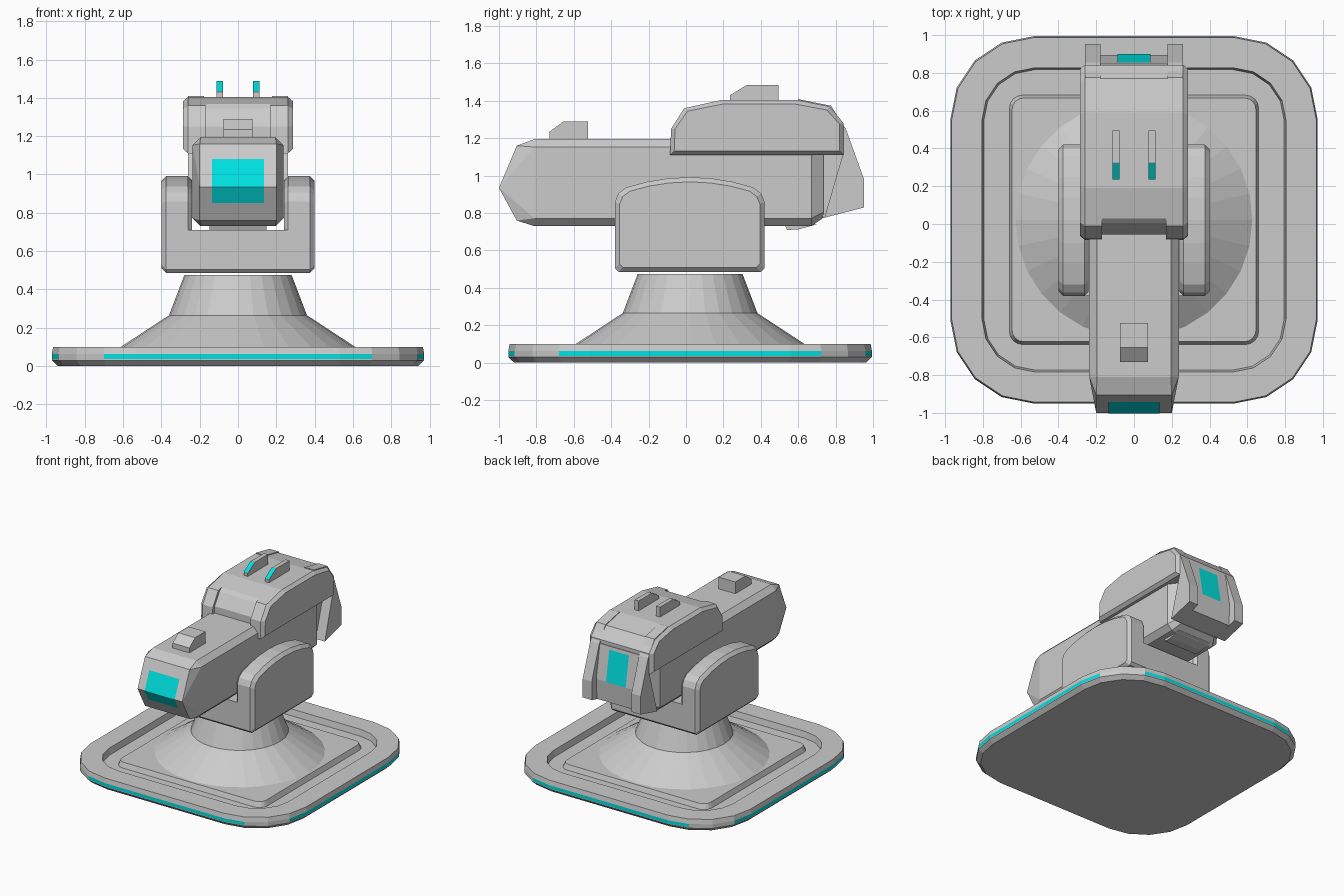
import bpy, bmesh, math
from mathutils import Vector

if "Cube" in bpy.data.objects:
    bpy.data.objects.remove(bpy.data.objects["Cube"])

cyan = bpy.data.materials.new("cyan_light")
cyan.diffuse_color = (0.0, 0.75, 0.75, 1)
cyan.use_nodes = True
cyan.node_tree.nodes["Principled BSDF"].inputs["Base Color"].default_value = cyan.diffuse_color
grey = bpy.data.materials.new("grey_metal")
grey.diffuse_color = (0.6, 0.6, 0.6, 1)
grey.use_nodes = True
grey.node_tree.nodes["Principled BSDF"].inputs["Base Color"].default_value = grey.diffuse_color
CY = 0.022  # the mount is centred slightly behind the origin


def finish(bm, name, mats=()):
    bmesh.ops.recalc_face_normals(bm, faces=bm.faces[:])
    me = bpy.data.meshes.new(name)
    bm.to_mesh(me)
    bm.free()
    for m in mats:
        me.materials.append(m)
    ob = bpy.data.objects.new(name, me)
    bpy.context.collection.objects.link(ob)
    return ob


def loft(name, rings, mats=(), pick=None):
    """Skin a list of equal-length rings and cap both ends."""
    bm = bmesh.new()
    vs = [[bm.verts.new(p) for p in r] for r in rings]
    n = len(vs[0])
    for k in range(len(vs) - 1):
        for i in range(n):
            j = (i + 1) % n
            f = bm.faces.new((vs[k][i], vs[k][j], vs[k + 1][j], vs[k + 1][i]))
            if pick and pick(k, i):
                f.material_index = 1
    bm.faces.new(vs[0])
    bm.faces.new(vs[-1])
    return finish(bm, name, mats)


def prism(name, profile, sections):
    """Side profile (y, z) swept along x; sections are (x, inset)."""
    ys, zs = zip(*profile)
    cy, cz = (min(ys) + max(ys)) / 2, (min(zs) + max(zs)) / 2
    hy, hz = (max(ys) - min(ys)) / 2, (max(zs) - min(zs)) / 2
    return loft(name, [[(x, cy + (y - cy) * (1 - d / hy), cz + (z - cz) * (1 - d / hz))
                        for y, z in profile] for x, d in sections])


def hull(name, pts):
    bm = bmesh.new()
    for p in pts:
        bm.verts.new(p)
    r = bmesh.ops.convex_hull(bm, input=bm.verts[:])
    junk = {v for v in r["geom_interior"] + r["geom_unused"]
            if isinstance(v, bmesh.types.BMVert)}
    bmesh.ops.delete(bm, geom=list(junk), context='VERTS')
    bmesh.ops.dissolve_limit(bm, angle_limit=math.radians(1),
                             verts=bm.verts[:], edges=bm.edges[:])
    return finish(bm, name)


def panel(name, x0, x1, path, off):
    """Thin coloured strip following a (y, z) path, lifted along off."""
    bm = bmesh.new()
    rows = [[bm.verts.new((x, y + off[0], z + off[1])) for x in (x0, x1)] for y, z in path]
    for a, b in zip(rows, rows[1:]):
        bm.faces.new((a[0], a[1], b[1], b[0]))
    ob = finish(bm, name, [cyan])
    # make sure the strip faces outwards
    if ob.data.polygons[0].normal.dot(Vector((0, *off))) < 0:
        ob.data.flip_normals()
    return ob


def rounded_square(h, r, z, seg=4):
    pts = []
    for q, (sx, sy) in enumerate(((1, 1), (-1, 1), (-1, -1), (1, -1))):
        for i in range(seg + 1):
            a = math.pi / 2 * (q + i / seg)
            pts.append((sx * (h - r) + r * math.cos(a),
                        CY + sy * (h - r) + r * math.sin(a), z))
    return pts


# base plate with a light strip and a moat on top
loft("base_plate", [rounded_square(h, r, z) for h, r, z in (
    (0.94, 0.41, 0), (0.972, 0.44, 0.03), (0.972, 0.44, 0.037), (0.972, 0.44, 0.063),
    (0.965, 0.435, 0.1), (0.805, 0.28, 0.1), (0.795, 0.27, 0.05),
    (0.66, 0.07, 0.05), (0.645, 0.06, 0.09))],
    [grey, cyan], lambda k, i: k == 2 and i % 5 in (0, 3, 4))

# flared round pedestal
N = 28
loft("pedestal", [[(r * math.cos(2 * math.pi * i / N), CY + r * math.sin(2 * math.pi * i / N), z)
                   for i in range(N)]
                  for r, z in ((0.63, 0.088), (0.36, 0.265), (0.28, 0.475))])

# yoke: bridge and two arms with arched tops
prism("yoke_bridge", [(-0.38, 0.505), (-0.36, 0.485), (0.40, 0.485), (0.42, 0.505),
                      (0.42, 0.71), (-0.38, 0.71)], [(-0.29, 0), (0.29, 0)])
half = [(0.38, 0.485), (0.40, 0.505), (0.40, 0.86), (0.382, 0.905), (0.34, 0.937),
        (0.23, 0.967), (0.12, 0.985)]
arch = [(0.02 + y, z) for y, z in half] + [(0.02, 0.992)] + [(0.02 - y, z) for y, z in half[::-1]]
for s, side in ((-1, "left"), (1, "right")):
    prism("yoke_arm_" + side, arch, [(s * 0.24, 0.022), (s * 0.262, 0), (s * 0.375, 0), (s * 0.4, 0.025)])


# barrel: chamfered box with a wedge nose
def octagon(y, w, z0, z1, c):
    return [(s * x, y, z) for s in (-1, 1)
            for x, z in ((w, z0 + c), (w, z1 - c), (w - c, z0), (w - c, z1))]


hull("barrel", octagon(-0.81, 0.237, 0.73, 1.195, 0.042) + octagon(0.67, 0.237, 0.73, 1.195, 0.042)
     + octagon(0.735, 0.19, 0.775, 1.15, 0.03)
     + [(s * 0.2, y, z) for s in (-1, 1) for y, z in ((-0.905, 1.16), (-1, 0.935), (-0.905, 0.76))])
panel("nose_light", -0.135, 0.135,
      [(-0.939, 1.08), (-1, 0.935), (-0.954, 0.85)], (-0.004, 0))
hull("barrel_underside", [(x, y, z) for x in (-0.15, 0.15)
                          for y, z in ((0.54, 0.71), (0.6, 0.712), (0.7, 0.74), (0.52, 0.76))])

# raised sight on the barrel
prism("front_sight", [(-0.73, 1.18), (-0.73, 1.235), (-0.655, 1.29), (-0.525, 1.29), (-0.525, 1.18)],
      [(-0.075, 0), (0.075, 0)])

# hood: slightly recessed centre between two chamfered cheeks
back = [(0.19, 1.405), (0.59, 1.405), (0.77, 1.368), (0.843, 1.28), (0.843, 1.11)]
prism("hood_centre", [(-0.055, 1.11), (-0.055, 1.25), (0.005, 1.345), (0.03, 1.369)] + back,
      [(-0.19, 0), (0.19, 0)])
cheek = [(-0.085, 1.11), (-0.08, 1.25), (-0.01, 1.36)] + back
for s, side in ((-1, "left"), (1, "right")):
    prism("hood_cheek_" + side, cheek, [(s * 0.17, 0), (s * 0.26, 0), (s * 0.286, 0.022)])
    # rear rail running over the hood and down the back
    prism("rear_rail_" + side, [(0.6, 1.409), (0.775, 1.374), (0.855, 1.25), (0.952, 0.98),
                                (0.952, 0.83), (0.74, 0.775), (0.84, 1.12), (0.6, 1.12)],
          [(s * 0.178, 0), (s * 0.26, 0)])
    # top fin with a light on its slope
    prism("top_fin_" + side, [(0.235, 1.39), (0.235, 1.43), (0.325, 1.485), (0.495, 1.485), (0.495, 1.39)],
          [(s * 0.078, 0), (s * 0.113, 0)])
    panel("fin_light_" + side, s * 0.078, s * 0.113, [(0.237, 1.431), (0.325, 1.485)], (-0.002, 0.003))

# recessed rear panel with its light
prism("rear_panel", [(0.7, 1.25), (0.848, 1.25), (0.895, 0.98), (0.885, 0.815), (0.74, 0.775), (0.7, 0.8)],
      [(-0.18, 0), (0.18, 0)])
panel("rear_light", -0.088, 0.088, [(0.852, 1.225), (0.895, 0.98)], (0.004, 0.001))
